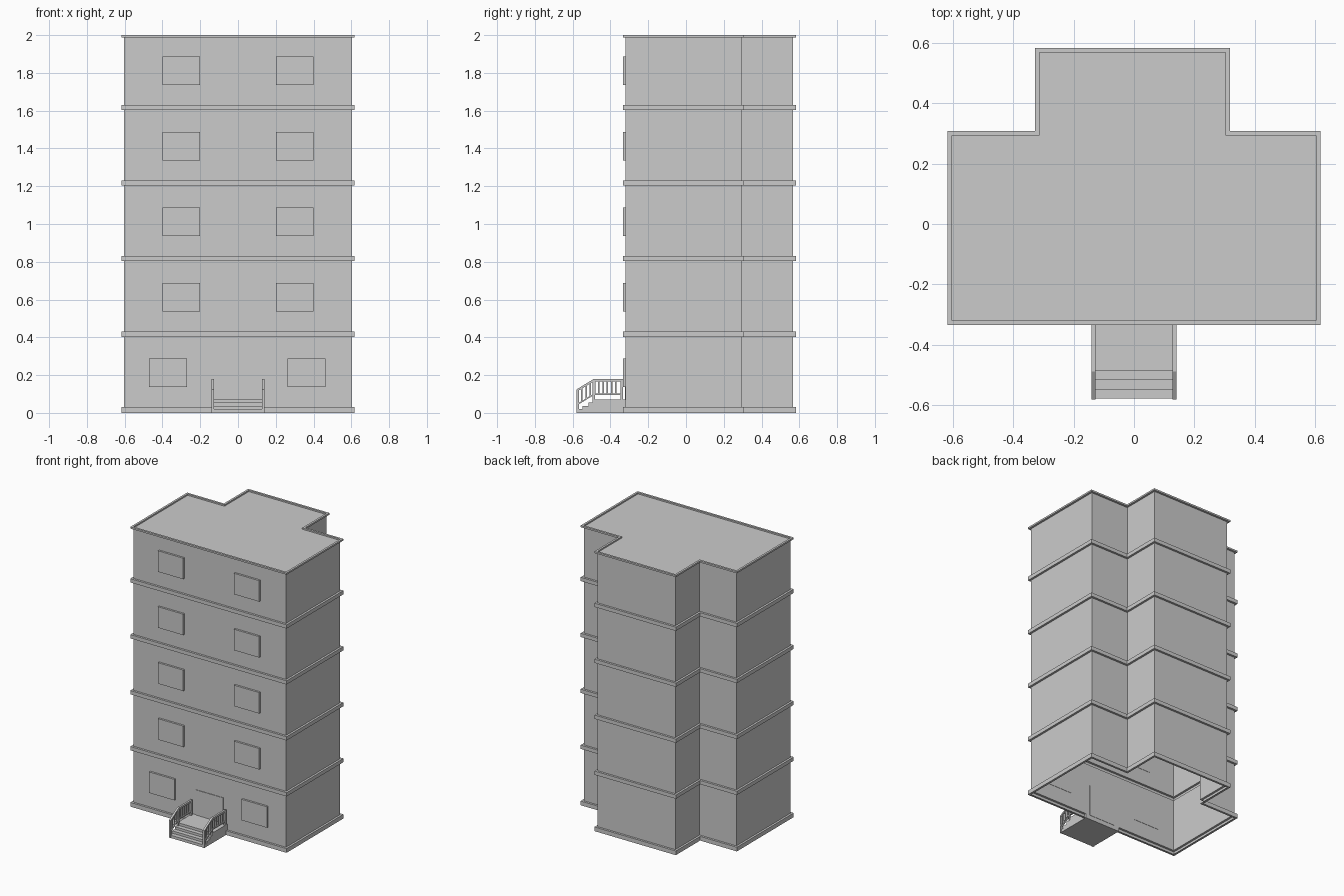
import bpy, bmesh

if "Cube" in bpy.data.objects:
    bpy.data.objects.remove(bpy.data.objects["Cube"])


def finish(name, bm):
    mesh = bpy.data.meshes.new(name)
    bm.to_mesh(mesh)
    bm.free()
    ob = bpy.data.objects.new(name, mesh)
    bpy.context.collection.objects.link(ob)
    return ob


def box(name, x0, x1, y0, y1, z0, z1):
    bm = bmesh.new()
    bmesh.ops.create_cube(bm, size=1)
    for v in bm.verts:
        v.co.x = x0 + (v.co.x + 0.5) * (x1 - x0)
        v.co.y = y0 + (v.co.y + 0.5) * (y1 - y0)
        v.co.z = z0 + (v.co.z + 0.5) * (z1 - z0)
    return finish(name, bm)


def side_profile(name, yz, x0, x1):
    """Extrude a side outline (y, z) along x."""
    bm = bmesh.new()
    face = bm.faces.new([bm.verts.new((x0, y, z)) for y, z in yz])
    ext = bmesh.ops.extrude_face_region(bm, geom=[face])
    moved = [g for g in ext["geom"] if isinstance(g, bmesh.types.BMVert)]
    bmesh.ops.translate(bm, verts=moved, vec=(x1 - x0, 0, 0))
    bmesh.ops.recalc_face_normals(bm, faces=bm.faces)
    return finish(name, bm)


def footprint(o):
    """T-shaped floor outline, grown outward by o."""
    return [(-0.603 - o, -0.319 - o), (0.603 + o, -0.319 - o),
            (0.603 + o, 0.293 + o), (0.302 + o, 0.293 + o),
            (0.302 + o, 0.567 + o), (-0.312 - o, 0.567 + o),
            (-0.312 - o, 0.293 + o), (-0.603 - o, 0.293 + o)]


# Building shell: hollow, open underneath, with a projecting band at each floor
LEDGE = 0.015
steps = [(0, 0)]
for i in range(5):
    z = 0.4 * i
    if i:
        steps.append((0, z + 0.003))
    z0 = z + 0.003 if i else 0
    steps += [(LEDGE, z0), (LEDGE, z + 0.03), (0, z + 0.03)]
steps += [(0, 1.988), (LEDGE, 1.988), (LEDGE, 2.0), (0, 2.0), (0, 1.99)]

bm = bmesh.new()
rings = [[bm.verts.new((x, y, z)) for x, y in footprint(o)] for o, z in steps]
for a, b in zip(rings, rings[1:]):
    for k in range(8):
        n = (k + 1) % 8
        bm.faces.new((a[k], a[n], b[n], b[k]))
bm.faces.new(rings[-1])
finish("building_shell", bm)

# Windows on the front
for i in range(5):
    z = 0.4 * i + 0.137
    for side, x in (("left", -0.47 if i == 0 else -0.4),
                    ("right", 0.262 if i == 0 else 0.2)):
        box(f"window_{i + 1}_{side}", x, x + 0.2, -0.333, -0.317, z, z + 0.15)

# Entrance door
box("door", -0.107, 0.107, -0.323, -0.317, 0.03, 0.252)

# Porch landing with steps
side_profile("porch_steps", [
    (-0.578, 0), (-0.578, 0.02), (-0.547, 0.02), (-0.547, 0.037),
    (-0.516, 0.037), (-0.516, 0.054), (-0.485, 0.054), (-0.485, 0.072),
    (-0.319, 0.072), (-0.319, 0)], -0.139, 0.139)

# Railings on both sides of the porch
BEND, FRONT = -0.488, -0.58


def rail_height(y, flat, drop):
    return flat - max(0, BEND - y) / (BEND - FRONT) * drop


for side, s in (("left", -1), ("right", 1)):
    x0, x1 = sorted((s * 0.127, s * 0.141))
    for part, flat, thick in (("handrail", 0.18, 0.013), ("lower_rail", 0.102, 0.008)):
        ys = (FRONT, BEND, -0.333)
        top = [(y, rail_height(y, flat, 0.056)) for y in ys]
        side_profile(f"{part}_{side}",
                     top + [(y, z - thick) for y, z in reversed(top)], x0, x1)
    box(f"front_post_{side}", x0, x1, FRONT, FRONT + 0.014, 0, 0.122)
    box(f"bend_post_{side}", x0, x1, BEND - 0.006, BEND + 0.006, 0.054, 0.172)
    box(f"back_post_{side}", x0, x1, -0.347, -0.333, 0.07, 0.172)
    xc = s * 0.134
    for k in range(9):
        y = -0.551 + k * 0.0225
        box(f"baluster_{side}_{k + 1}", xc - 0.004, xc + 0.004, y - 0.004, y + 0.004,
            rail_height(y, 0.098, 0.056), rail_height(y, 0.172, 0.056))
